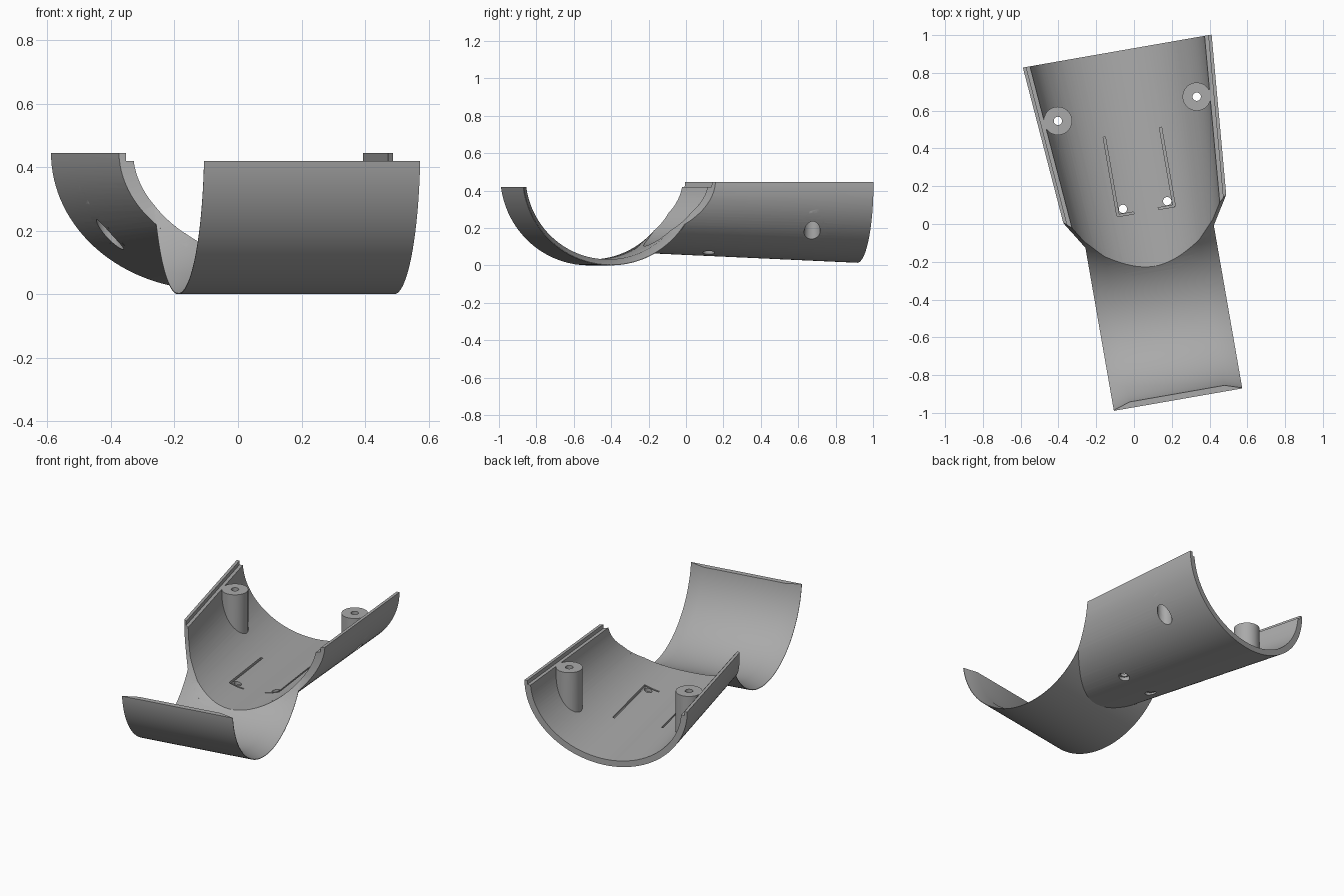
import bpy, bmesh, math
from mathutils import Matrix

cube = bpy.data.objects.get("Cube")
if cube:
    bpy.data.objects.remove(cube, do_unlink=True)

grey = bpy.data.materials.new("plain grey")
grey.use_nodes = True
GREY = (0.4, 0.4, 0.4, 1)
grey.diffuse_color = GREY
grey.node_tree.nodes["Principled BSDF"].inputs["Base Color"].default_value = GREY

MID = 0.07        # centre line of the part
RIM = 0.445       # top of the channel rim
RING = 0.48       # saddle radius, also its axis height
helpers = []


def finish(bm, name, helper=True):
    bmesh.ops.recalc_face_normals(bm, faces=bm.faces)
    mesh = bpy.data.meshes.new(name)
    bm.to_mesh(mesh)
    bm.free()
    mesh.materials.append(grey)
    ob = bpy.data.objects.new(name, mesh)
    bpy.context.collection.objects.link(ob)
    if helper:
        ob.hide_render = True
        helpers.append(ob)
    return ob


def loft(name, rings, helper=True):
    bm = bmesh.new()
    loops = [[bm.verts.new(p) for p in ring] for ring in rings]
    n = len(loops[0])
    for a, b in zip(loops, loops[1:]):
        for i in range(n):
            j = (i + 1) % n
            bm.faces.new((a[i], a[j], b[j], b[i]))
    bm.faces.new(loops[0])
    bm.faces.new(loops[-1])
    return finish(bm, name, helper)


def trough(name, inset, y0, y1, top=RIM, helper=True):
    # Tapering half-ellipse solid, shrunk by the inset
    rings = []
    for y in (y0, y1):
        a = 0.432 + 0.082 * y - inset
        b = 0.39 + 0.045 * y - inset
        ring = [(MID + a * math.cos(t), y, RIM - b * math.sin(t))
                for t in (math.pi * i / 64 for i in range(65))]
        if top > RIM:
            ring += [(MID - a, y, top), (MID + a, y, top)]
        rings.append(ring)
    return loft(name, rings, helper)


def revolve(name, stations, helper=True):
    # Solid of revolution about the saddle's cross axis
    rings = [[(MID + x, -RING + r * math.cos(t), RING + r * math.sin(t))
              for t in (math.tau * i / 128 for i in range(128))]
             for x, r in stations]
    return loft(name, rings, helper)


def box(name, x0, x1, y0, y1, z0, z1):
    rings = [[(x0, y, z0), (x1, y, z0), (x1, y, z1), (x0, y, z1)] for y in (y0, y1)]
    return loft(name, rings)


def rod(name, x, y, r, z0, z1, helper=True):
    rings = [[(x + r * math.cos(t), y + r * math.sin(t), z)
              for t in (math.tau * i / 40 for i in range(40))] for z in (z0, z1)]
    return loft(name, rings, helper)


def boolean(ob, other, op="DIFFERENCE"):
    mod = ob.modifiers.new("cut", "BOOLEAN")
    mod.operation, mod.object, mod.solver = op, other, "EXACT"
    dg = bpy.context.evaluated_depsgraph_get()
    mesh = bpy.data.meshes.new_from_object(ob.evaluated_get(dg))
    ob.modifiers.clear()
    ob.data = mesh


# Shared cutting solids
outer = trough("outer_volume", 0, -0.32, 0.917)
hollow = trough("hollow_volume", 0.037, -0.46, 1.0, 0.7)
flare = revolve("flare_volume", [(-0.6, 0.685), (-0.345, 0.477), (-0.255, 0.448),
                                 (0.255, 0.448), (0.345, 0.477), (0.6, 0.685)])

# Saddle: half ring with thinned side edges
saddle = revolve("saddle", [(-0.345, RING), (0.345, RING)], False)
boolean(saddle, box("saddle_trim", -1, 1, -1.5, 1, 0.42, 1.5))
boolean(saddle, flare)
boolean(saddle, hollow)

# Channel: tapered trough with a stepped rim, trimmed to the saddle
channel = trough("channel", 0, -0.32, 0.917, helper=False)
boolean(channel, hollow)
step = [[(MID + s * (0.414 + 0.082 * y), y, z) for s, z in
         ((-1, 0.42), (1, 0.42), (1, 0.7), (-1, 0.7))] for y in (-0.6, 1.1)]
boolean(channel, loft("rim_step", step))
boolean(channel, flare)

bosses = []
for side, label in ((-1, "right"), (1, "left")):
    # Screw boss joined to the wall by a short rib
    x, y = MID + side * 0.373, 0.607
    boss = rod(label + "_boss", x, y, 0.075, 0.0, 0.42, False)
    far = x + side * 0.095
    boolean(boss, box("rib", min(x, far), max(x, far), y - 0.025, y + 0.025, 0.05, 0.415), "UNION")
    boolean(boss, outer, "INTERSECT")
    bore = rod("bore", x, y, 0.043, -0.1, 0.3)
    boolean(boss, bore)
    boolean(boss, rod("screw_hole", x, y, 0.022, 0.2, 0.6))
    boolean(channel, bore)
    bosses.append(boss)

    # Floor hole with a wider mouth underneath
    hx = 0.075 + side * 0.119
    boolean(channel, rod("floor_hole", hx, 0.089, 0.022, -0.1, 0.3))
    boolean(channel, rod("hole_mouth", hx, 0.089, 0.032, -0.1, 0.085))

    # Shallow L-shaped groove in the floor
    gx = 0.075 + side * 0.151
    foot = gx - side * 0.085
    for x0, x1, y0, y1 in ((gx - 0.006, gx + 0.006, 0.056, 0.48),
                           (min(gx, foot), max(gx, foot), 0.053, 0.063)):
        groove = box("groove", x0, x1, y0, y1, 0, 0.3)
        boolean(groove, trough("groove_depth", 0.024, -0.3, 0.9), "INTERSECT")
        boolean(channel, groove)

for ob in helpers:
    bpy.data.objects.remove(ob, do_unlink=True)

# Turn the whole part to its resting direction and smooth the curves
bpy.ops.object.select_all(action="DESELECT")
for ob in [saddle, channel] + bosses:
    ob.data.transform(Matrix.Rotation(math.radians(9.9), 4, "Z"))
    ob.select_set(True)
    bpy.context.view_layer.objects.active = ob
bpy.ops.object.shade_smooth_by_angle(angle=math.radians(30))
